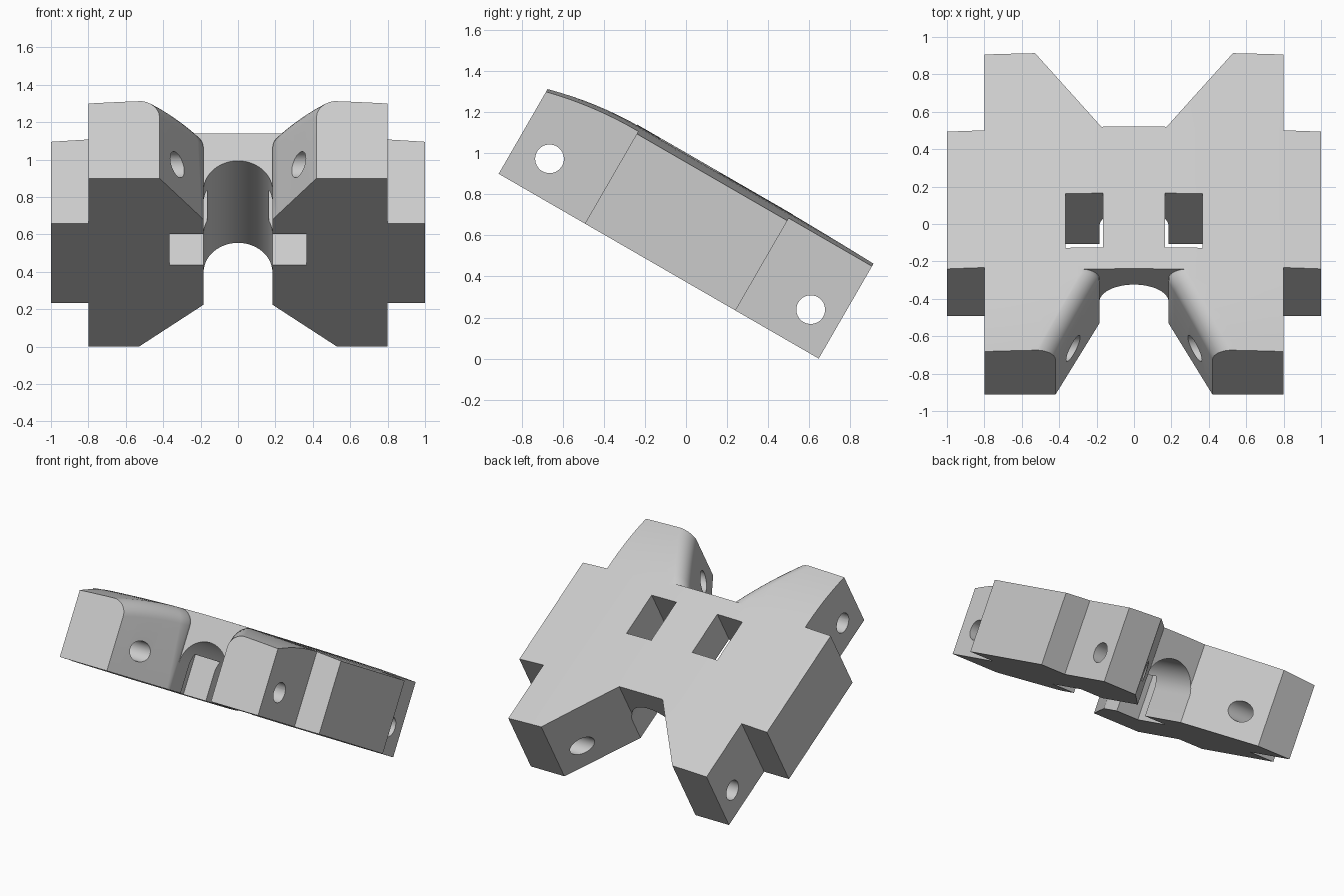
import bpy, bmesh, math

if "Cube" in bpy.data.objects:
    bpy.data.objects.remove(bpy.data.objects["Cube"], do_unlink=True)

HALF_LEN = 0.9
FRONT_WALL = -0.437
HOLE_HEIGHT = 0.187

steel = bpy.data.materials.new("light_grey")
steel.use_nodes = True
GREY = (0.6, 0.6, 0.6, 1)
steel.diffuse_color = GREY
steel.node_tree.nodes["Principled BSDF"].inputs["Base Color"].default_value = GREY


def top_height(x, y):
    """Crowned top that droops along the front horns."""
    droop = max(0, FRONT_WALL - y) / (HALF_LEN + FRONT_WALL)
    return 0.545 - 0.04 * x * x - 0.058 * droop ** 2


def add_object(name, bm):
    bmesh.ops.recalc_face_normals(bm, faces=bm.faces)
    mesh = bpy.data.meshes.new(name)
    bm.to_mesh(mesh)
    bm.free()
    obj = bpy.data.objects.new(name, mesh)
    bpy.context.collection.objects.link(obj)
    return obj


def loft(name, sections):
    """Closed solid through matching rings of points."""
    bm = bmesh.new()
    rings = [[bm.verts.new(p) for p in ring] for ring in sections]
    n = len(rings[0])
    for a, b in zip(rings, rings[1:]):
        for i in range(n):
            j = (i + 1) % n
            bm.faces.new((a[i], a[j], b[j], b[i]))
    bm.faces.new(rings[0])
    bm.faces.new(rings[-1])
    return add_object(name, bm)


def spread(a, b, n):
    return [a + (b - a) * i / n for i in range(n + 1)]


# Main block with a shoulder on each side
xs = [-1, -0.9] + spread(-0.8, 0.8, 16) + [0.9, 1]
ys = spread(-HALF_LEN, -0.415, 8) + [0.432, HALF_LEN]
bm = bmesh.new()
grid = [[bm.verts.new((x, y, top_height(x, y) if abs(x) <= 0.8 else top_height(x, 0)))
         for x in xs] for y in ys]
for j in range(len(ys) - 1):
    for i in range(len(xs) - 1):
        mid_x, mid_y = (xs[i] + xs[i + 1]) / 2, (ys[j] + ys[j + 1]) / 2
        if abs(mid_x) < 0.8 or -0.415 < mid_y < 0.432:
            bm.faces.new((grid[j][i], grid[j][i + 1], grid[j + 1][i + 1], grid[j + 1][i]))
bmesh.ops.delete(bm, geom=[v for v in bm.verts if not v.link_faces], context='VERTS')
extruded = bmesh.ops.extrude_face_region(bm, geom=bm.faces[:], use_keep_orig=True)
for v in extruded["geom"]:
    if isinstance(v, bmesh.types.BMVert):
        v.co.z = 0
link = add_object("track_link", bm)
link.data.materials.append(steel)

cutters = []


# Front notch with rounded upper edges
def notch_section(y):
    half = 0.185 + 0.534 * max(0, -0.46 - y)
    r = 0.1
    top = top_height(half + r, y) + 0.001
    right = [(half, -0.1)]
    for k in range(9):
        a = math.pi / 2 * k / 8
        right.append((half + 1.1 * r * (1 - math.cos(a)), top - r + r * math.sin(a)))
    right.append((half + 1.1 * r, 0.8))
    outline = right + [(-x, z) for x, z in reversed(right)]
    return [(x, y, z) for x, z in outline]


stations = [-0.95] + spread(-HALF_LEN, -0.46, 8) + [FRONT_WALL]
cutters.append(loft("front_notch", [notch_section(y) for y in stations]))

# Rear notch with straight flaring walls
plan = [(0.175, 0.44), (0.57, 0.953), (-0.57, 0.953), (-0.175, 0.44)]
cutters.append(loft("rear_notch", [[(x, y, z) for x, y in plan] for z in (-0.1, 0.8)]))

# Arched tunnel joining the notches
arch = [(-0.185, -0.1)]
for k in range(25):
    a = math.pi * (1 - k / 24)
    arch.append((0.185 * math.cos(a), 0.19 + 0.185 * math.sin(a)))
arch.append((0.185, -0.1))
cutters.append(loft("tunnel", [[(x, y, z) for x, z in arch] for y in (-0.47, 0.5)]))

# Tooth slots
for side in (-1, 1):
    slot = [(0.165, -0.305), (0.366, -0.305), (0.366, 0.03), (0.165, 0.03)]
    cutters.append(loft("slot", [[(side * x, y, z) for x, y in slot] for z in (-0.1, 0.8)]))

# Pin holes
for y in (-0.722, 0.747):
    ring = [(y + 0.07 * math.cos(math.tau * k / 32),
             HOLE_HEIGHT + 0.07 * math.sin(math.tau * k / 32)) for k in range(32)]
    cutters.append(loft("pin_hole", [[(x, v, w) for v, w in ring] for x in (-1.2, 1.2)]))

# Cut the block
bpy.ops.object.select_all(action='DESELECT')
bpy.context.view_layer.objects.active = link
link.select_set(True)
for cutter in cutters:
    cutter.hide_render = True
    mod = link.modifiers.new(cutter.name, 'BOOLEAN')
    mod.operation = 'DIFFERENCE'
    mod.solver = 'EXACT'
    mod.object = cutter
    bpy.ops.object.modifier_apply(modifier=mod.name)
for cutter in cutters:
    bpy.data.objects.remove(cutter, do_unlink=True)

# Shade and tilt nose up
bpy.ops.object.shade_smooth_by_angle(angle=math.radians(30))
link.rotation_euler.x = math.radians(-30)
link.location = (0, -0.133, 0.45)
